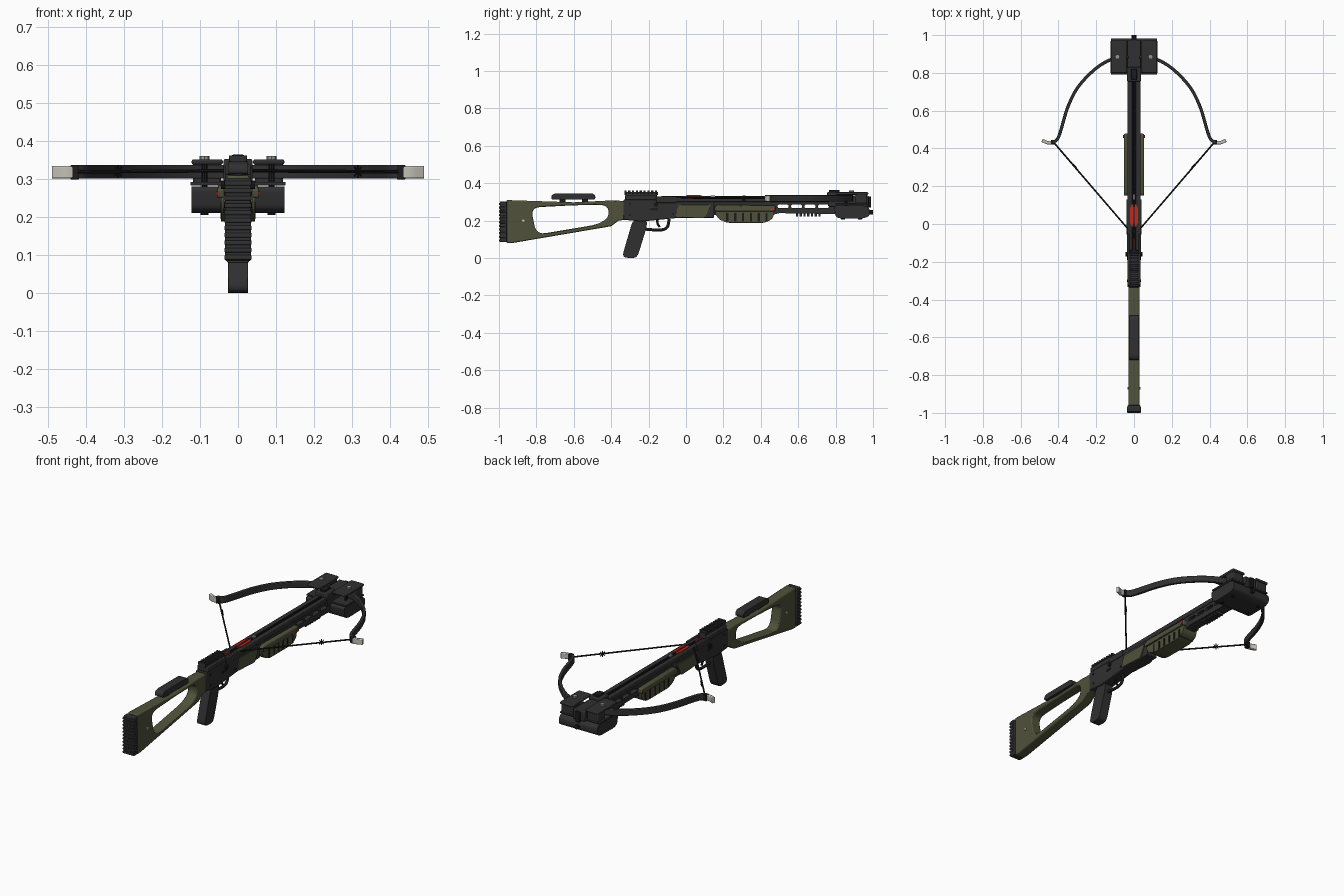
import bpy, bmesh, math
from mathutils import Vector

if "Cube" in bpy.data.objects:
    bpy.data.objects.remove(bpy.data.objects["Cube"])


def material(name, r, g, b):
    m = bpy.data.materials.new(name)
    m.use_nodes = True
    m.diffuse_color = (r, g, b, 1)
    m.node_tree.nodes["Principled BSDF"].inputs["Base Color"].default_value = (r, g, b, 1)
    return m


DARK = material("charcoal", .03, .03, .031)
BLACK = material("black", .012, .012, .013)
OLIVE = material("olive", .08, .085, .043)
RED = material("red", .5, .025, .015)
STEEL = material("steel", .3, .3, .29)
BONE = material("bone", .55, .53, .46)


def finish(ob, mat, bevel=0):
    ob.data.materials.append(mat)
    bpy.ops.object.select_all(action='DESELECT')
    ob.select_set(True)
    bpy.context.view_layer.objects.active = ob
    if ob.type == 'CURVE':
        bpy.ops.object.convert(target='MESH')
        ob = bpy.context.object
    bpy.ops.object.shade_smooth_by_angle(angle=math.radians(35))
    if bevel:
        mod = ob.modifiers.new("soft_edges", 'BEVEL')
        mod.width, mod.segments = bevel, 2
        mod.limit_method, mod.angle_limit = 'ANGLE', math.radians(40)
    return ob


def from_bmesh(name, bm, mat, bevel=0):
    bmesh.ops.recalc_face_normals(bm, faces=bm.faces)
    me = bpy.data.meshes.new(name)
    bm.to_mesh(me)
    bm.free()
    ob = bpy.data.objects.new(name, me)
    bpy.context.collection.objects.link(ob)
    return finish(ob, mat, bevel)


def box(name, mat, xs, ys, zs, bevel=0):
    bm = bmesh.new()
    bmesh.ops.create_cube(bm, size=1)
    for v in bm.verts:
        v.co = [(a + b) / 2 + c * (b - a) for c, (a, b) in zip(v.co, (xs, ys, zs))]
    return from_bmesh(name, bm, mat, bevel)


def prism(name, mat, outline, lo, hi, holes=(), axis='x', bevel=0):
    """Extrude a (y, z) outline along x, or an (x, y) outline along z."""
    bm = bmesh.new()
    edges = []
    for loop in [outline, *holes]:
        vs = [bm.verts.new((lo, *p) if axis == 'x' else (*p, lo)) for p in loop]
        edges += [bm.edges.new((vs[i - 1], vs[i])) for i in range(len(vs))]
    bmesh.ops.triangle_fill(bm, edges=edges, use_beauty=True)
    out = bmesh.ops.extrude_face_region(bm, geom=bm.faces[:], use_keep_orig=True)
    move = Vector((hi - lo, 0, 0) if axis == 'x' else (0, 0, hi - lo))
    bmesh.ops.translate(bm, vec=move, verts=[g for g in out["geom"] if isinstance(g, bmesh.types.BMVert)])
    return from_bmesh(name, bm, mat, bevel)


def rounded(points, r, steps=5):
    """Round each corner of a closed polygon."""
    pts, out = [Vector(p) for p in points], []
    for i, p in enumerate(pts):
        a, b = pts[i - 1] - p, pts[(i + 1) % len(pts)] - p
        a, b = p + a.normalized() * min(r, a.length * .45), p + b.normalized() * min(r, b.length * .45)
        for k in range(steps + 1):
            t = k / steps
            out.append(a * (1 - t) ** 2 + p * 2 * t * (1 - t) + b * t * t)
    return out


def smooth_path(points, steps=6):
    p = [Vector(q) for q in points]
    p = [2 * p[0] - p[1], *p, 2 * p[-1] - p[-2]]
    out = []
    for a, b, c, d in zip(p, p[1:], p[2:], p[3:]):
        for k in range(steps):
            t = k / steps
            out.append(.5 * (2 * b + (c - a) * t + (2 * a - 5 * b + 4 * c - d) * t * t
                             + (3 * b - a - 3 * c + d) * t ** 3))
    return out + [p[-2]]


def ribbon(name, mat, path, thick, lo, hi, bevel=0):
    left, right = [], []
    for i, p in enumerate(path):
        d = (path[min(i + 1, len(path) - 1)] - path[max(i - 1, 0)]).normalized()
        n = Vector((-d.y, d.x)) * thick / 2
        left.append(p + n)
        right.append(p - n)
    return prism(name, mat, left + right[::-1], lo, hi, axis='z', bevel=bevel)


def tube(name, mat, points, radius):
    cu = bpy.data.curves.new(name, 'CURVE')
    cu.dimensions, cu.bevel_depth, cu.bevel_resolution, cu.use_fill_caps = '3D', radius, 2, True
    sp = cu.splines.new('POLY')
    sp.points.add(len(points) - 1)
    for q, p in zip(sp.points, points):
        q.co = (*p, 1)
    ob = bpy.data.objects.new(name, cu)
    bpy.context.collection.objects.link(ob)
    return finish(ob, mat)


# Butt stock with its opening, pad and cheek rest
opening = rounded([(-.83, .27), (-.8, .125), (-.47, .18), (-.41, .22), (-.42, .285), (-.6, .282)], .05)
prism("stock", OLIVE, [(-.96, .08), (-.93, .08), (-.4, .17), (-.36, .2), (-.32, .205), (-.32, .305),
                       (-.4, .308), (-.6, .298), (-.96, .31)], -.03, .03, [opening], bevel=.006)
box("butt_pad", DARK, (-.034, .034), (-.994, -.958), (.085, .303), .004)
for i in range(11):
    z = .088 + i * .0195
    box("butt_pad_rib", DARK, (-.036, .036), (-1, -.966), (z, z + .012), .003)
prism("cheek_rest", DARK, rounded([(-.72, .313), (-.72, .335), (-.7, .346), (-.5, .346), (-.485, .335), (-.485, .313)], .01),
      -.026, .026, bevel=.005)
for y in (-.66, -.54):
    box("cheek_rest_post", BLACK, (-.012, .012), (y - .015, y + .015), (.295, .32))
tube("sling_stud", BONE, [(-.034, -.87, .2), (.034, -.87, .2)], .007)

# Receiver, sight rail, grip and trigger
prism("receiver", DARK, [(-.335, .205), (-.24, .195), (-.04, .215), (.15, .215), (.15, .3), (-.1, .312), (-.335, .312)],
      -.034, .034, bevel=.004)
box("sight_base", DARK, (-.034, .034), (-.325, -.155), (.31, .338), .004)
box("sight_rail", DARK, (-.02, .02), (-.33, -.15), (.336, .352))
for i in range(9):
    y = -.33 + i * .0205
    box("sight_rail_tooth", DARK, (-.024, .024), (y, y + .012), (.346, .362), .002)
tube("safety_lever", BLACK, [(-.045, -.16, .285), (.045, -.16, .285)], .011)
for s in (-1, 1):
    box("receiver_slot", BLACK, sorted((s * .033, s * .037)), (-.19, -.15), (.255, .268))
    for y, z in ((-.3, .23), (-.3, .29), (-.07, .235)):
        tube("receiver_pin", BLACK, [(s * .03, y, z), (s * .037, y, z)], .006)
prism("grip", DARK, rounded([(-.285, .2), (-.3, .15), (-.338, .02), (-.33, .002), (-.27, 0), (-.255, .02),
                             (-.215, .15), (-.205, .2)], .02), -.026, .026, bevel=.008)
guard = smooth_path([(0, -.225, .155), (0, -.16, .15), (0, -.12, .153), (0, -.098, .17), (0, -.09, .21)])
tube("trigger_guard", DARK, guard, .008)
tube("trigger", BLACK, smooth_path([(0, -.155, .21), (0, -.152, .185), (0, -.14, .165)]), .006)

# Olive side panels and ribbed fore-end
for s in (-1, 1):
    prism("side_panel", OLIVE, rounded([(-.06, .22), (.1, .212), (.135, .285), (-.04, .285)], .015),
          *sorted((s * .03, s * .04)), bevel=.003)
    box("red_marker", RED, sorted((s * .05, s * .058)), (.455, .47), (.255, .268))
prism("fore_end", OLIVE, [(.15, .275), (.155, .25), (.478, .25), (.478, .28), (.17, .285)], -.054, .054, bevel=.006)
prism("fore_grip", OLIVE, rounded([(.15, .255), (.17, .21), (.22, .188), (.42, .188), (.465, .21), (.475, .255)], .02),
      -.045, .045, bevel=.012)
for i in range(6):
    y = .215 + i * .042
    box("fore_grip_groove", BLACK, (-.0465, .0465), (y, y + .012), (.195, .24))

# Slotted barrel and grooved flight track
slots = [rounded([(y, .267), (y + .058, .267), (y + .058, .286), (y, .286)], .01) for y in (.49, .562, .634, .706)]
prism("barrel", DARK, [(.13, .23), (.46, .23), (.5, .24), (.8, .235), (.8, .305), (.13, .305)], -.03, .03, slots)
box("track_floor", BLACK, (-.02, .02), (-.15, .8), (.295, .315))
for s in (-1, 1):
    box("track_rail", DARK, sorted((s * .008, s * .035)), (-.14, .8), (.3, .326), .003)
    box("latch_cheek", DARK, sorted((s * .024, s * .038)), (-.16, -.05), (.295, .33), .003)
for i in range(7):
    y = .588 + i * .02
    box("lower_rail_tooth", DARK, (-.02, .02), (y, y + .012), (.222, .242))

# Bolt resting on the track
tube("bolt_shaft", BLACK, [(0, -.08, .326), (0, .8, .326)], .006)
tube("bolt_nock", RED, [(0, -.13, .326), (0, -.08, .326)], .006)
box("bolt_collar", STEEL, (-.006, .006), (.13, .155), (.326, .335))
for s in (-1, 1):
    prism("bolt_vane", RED, [(s * .006, -.02), (s * .02, .005), (s * .02, .085), (s * .006, .11)],
          .328, .333, axis='z')
prism("bolt_top_vane", RED, [(-.01, .328), (.01, .338), (.07, .338), (.1, .328)], -.002, .002)

# Riser block, centre piece and nose
prism("riser", DARK, rounded([(.79, .28), (.8, .22), (.83, .21), (.95, .212), (.982, .225), (.982, .265), (.96, .28)], .015),
      -.122, .122, bevel=.008)
box("riser_spine", DARK, (-.036, .036), (.76, .975), (.275, .335), .005)
box("front_sight_base", DARK, (-.038, .038), (.755, .83), (.31, .353), .005)
box("front_sight", BLACK, (-.016, .016), (.765, .82), (.35, .364), .003)
tube("nose_knob", BLACK, [(0, .97, .245), (0, 1, .245)], .012)
box("nose_bar", BLACK, (-.012, .012), (.96, .99), (.27, .33), .003)

# Limbs, clamps, tips and string silencers, mirrored
limb = [(.03, .885), (.116, .873), (.206, .82), (.296, .725), (.35, .62), (.39, .487), (.408, .447), (.43, .432)]
tip = [(.428, .432), (.455, .43), (.487, .443)]
for s in (-1, 1):
    def flip(path):
        return smooth_path([(s * x, y) for x, y in path])
    ribbon("limb", DARK, flip(limb), .017, .301, .337, .003)
    ribbon("limb_tip", BONE, flip(tip), .018, .302, .334, .005)
    box("limb_tip_band", BLACK, sorted((s * .418, s * .44)), (.422, .446), (.299, .337), .003)
    box("clamp_top", DARK, sorted((s * .04, s * .122)), (.8, .975), (.338, .352), .005)
    box("clamp_bottom", DARK, sorted((s * .03, s * .125)), (.8, .97), (.283, .293), .003)
    box("clamp_body", DARK, sorted((s * .045, s * .118)), (.905, .968), (.285, .345), .006)
    tube("clamp_screw", STEEL, [(s * .088, .885, .345), (s * .088, .885, .361)], .013)
    tube("clamp_post", BLACK, [(s * .088, .855, .28), (s * .088, .855, .345)], .008)
    for y in (.84, .93):
        tube("riser_bolt", BLACK, [(s * .088, y, .205), (s * .088, y, .22)], .01)
    hub = Vector((s * .315, .31, .32))
    for i in range(4):
        a = i * math.pi / 4
        spoke = Vector((math.cos(a) * .75 * s, math.cos(a) * .65, math.sin(a))) * .017
        tube("string_silencer", BLACK, [hub - spoke, hub + spoke], .0025)
tube("string", BLACK, [(-.425, .432, .319), (-.02, -.04, .322), (.02, -.04, .322), (.425, .432, .319)], .0045)
